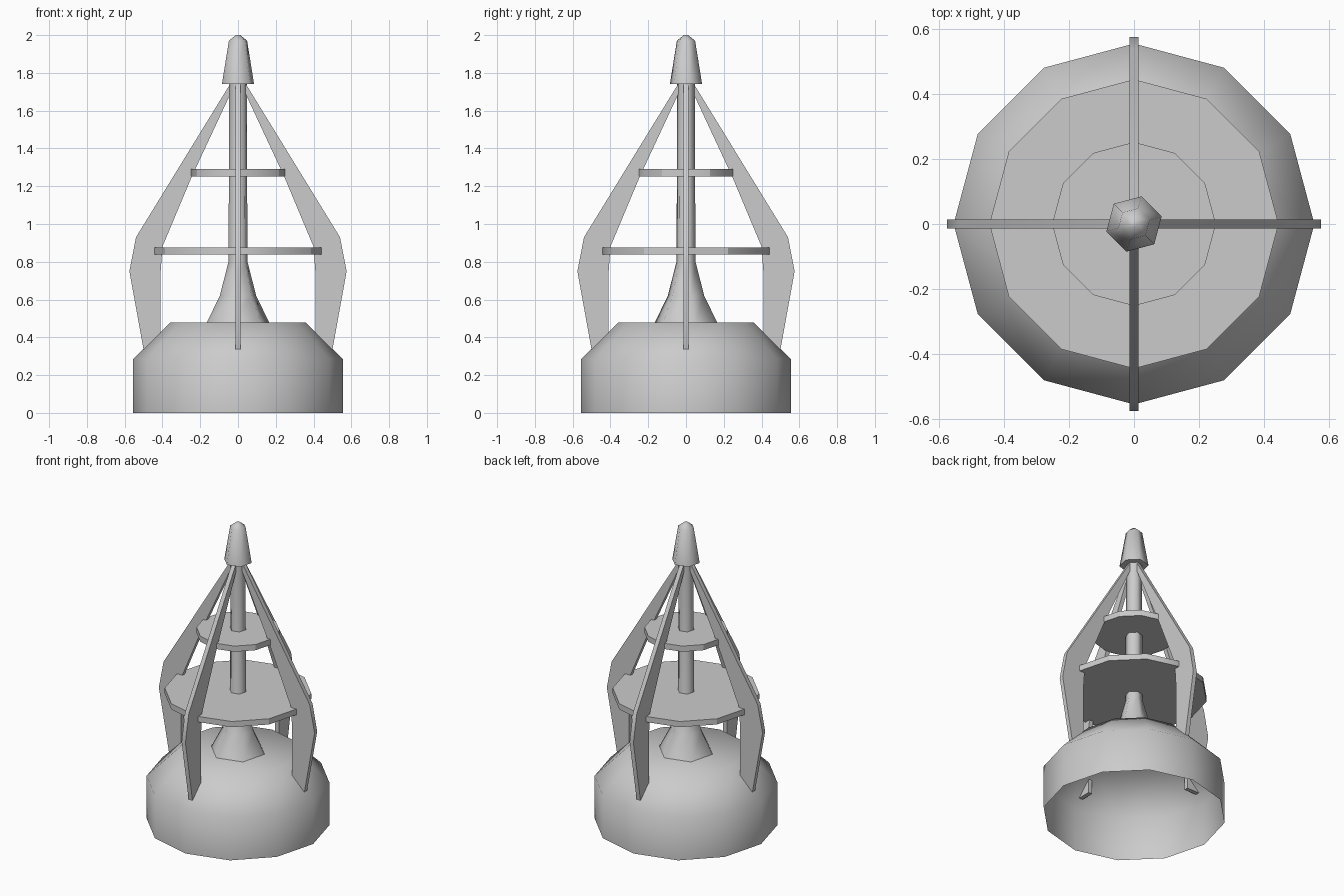
import bpy, bmesh
from math import cos, sin, pi, radians

if "Cube" in bpy.data.objects:
    bpy.data.objects.remove(bpy.data.objects["Cube"])


def finish(name, bm, smooth_angle):
    bmesh.ops.recalc_face_normals(bm, faces=bm.faces)
    me = bpy.data.meshes.new(name)
    bm.to_mesh(me)
    bm.free()
    ob = bpy.data.objects.new(name, me)
    bpy.context.collection.objects.link(ob)
    bpy.ops.object.select_all(action='DESELECT')
    ob.select_set(True)
    bpy.context.view_layer.objects.active = ob
    bpy.ops.object.shade_smooth_by_angle(angle=radians(smooth_angle))
    return ob


def lathe(name, profile, sides, turn=0.0, bottom=True, smooth_angle=30):
    """Stack of polygon rings from (radius, z) pairs; top always closed."""
    bm = bmesh.new()
    rings = [[bm.verts.new((r * cos(turn + 2 * pi * i / sides),
                            r * sin(turn + 2 * pi * i / sides), z))
              for i in range(sides)] for r, z in profile]
    for a, b in zip(rings, rings[1:]):
        for i in range(sides):
            j = (i + 1) % sides
            bm.faces.new((a[i], a[j], b[j], b[i]))
    bm.faces.new(rings[-1])
    if bottom:
        bm.faces.new(rings[0][::-1])
    return finish(name, bm, smooth_angle)


# Float: hollow twelve-sided shell, open underneath
lathe("float_base", [(0.555, 0), (0.555, 0.285), (0.36, 0.478)], 12,
      bottom=False, smooth_angle=60)

# Mast with flared foot, six-sided
TURN = radians(15)
lathe("mast", [(0.175, 0.47), (0.10, 0.62), (0.052, 0.80), (0.048, 1.75)], 6,
      TURN, smooth_angle=61)

# Lamp cap with low pointed dome
lathe("top_cap", [(0.088, 1.742), (0.05, 1.97), (0.012, 2.0)], 6,
      TURN, smooth_angle=61)

# Two round platforms
lathe("lower_platform", [(0.445, 0.838), (0.445, 0.876)], 12)
lathe("upper_platform", [(0.252, 1.252), (0.252, 1.29)], 12)

# Four bent plate fins
FIN = [(0.03, 1.76), (0.54, 0.93), (0.575, 0.75), (0.50, 0.335),
       (0.41, 0.335), (0.41, 0.74), (0.40, 0.88), (0.245, 1.25), (0.035, 1.70)]
HALF = 0.014
for k, side in enumerate(("right", "back", "left", "front")):
    bm = bmesh.new()
    c, s = cos(k * pi / 2), sin(k * pi / 2)
    near, far = [[bm.verts.new((x * c - y * s, x * s + y * c, z)) for x, z in FIN]
                 for y in (-HALF, HALF)]
    bm.faces.new(near)
    bm.faces.new(far[::-1])
    for i in range(len(FIN)):
        j = (i + 1) % len(FIN)
        bm.faces.new((near[i], near[j], far[j], far[i]))
    finish(f"{side}_fin", bm, 30)
